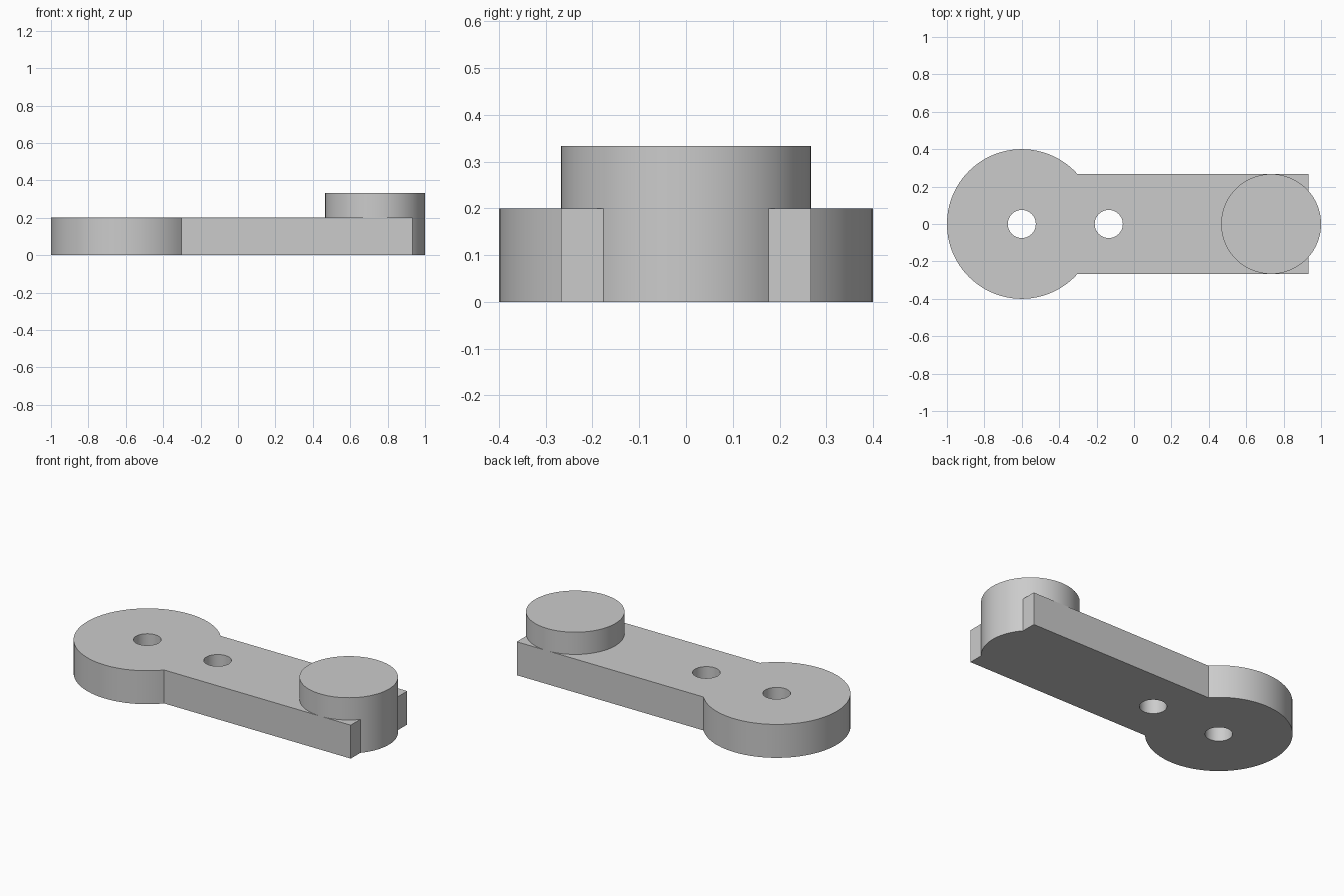
import bpy, bmesh
from math import sin, cos, asin, acos, pi, radians

cube = bpy.data.objects.get("Cube")
if cube:
    bpy.data.objects.remove(cube, do_unlink=True)

HUB_X, HUB_R = -0.6, 0.4
BOSS_X, BOSS_R = 0.733, 0.267
ARM_END, ARM_HALF = 0.933, 0.267
PLATE_TOP, BOSS_TOP = 0.2, 0.333
HOLE_R, HOLES = 0.075, (-0.6, -0.135)

grey = bpy.data.materials.new("light grey")
grey.use_nodes = True
colour = (0.6, 0.6, 0.6, 1)
grey.diffuse_color = colour
grey.node_tree.nodes["Principled BSDF"].inputs["Base Color"].default_value = colour


def arc(cx, r, start, end, steps):
    angles = [start + (end - start) * i / steps for i in range(steps + 1)]
    return [(cx + r * cos(a), r * sin(a)) for a in angles]


def prism(name, outline, z0, z1):
    """Extrude a flat outline between two heights."""
    bm = bmesh.new()
    face = bm.faces.new([bm.verts.new((x, y, z0)) for x, y in outline])
    top = bmesh.ops.extrude_face_region(bm, geom=[face])["geom"]
    bmesh.ops.translate(bm, vec=(0, 0, z1 - z0),
                        verts=[v for v in top if isinstance(v, bmesh.types.BMVert)])
    bmesh.ops.recalc_face_normals(bm, faces=bm.faces)
    mesh = bpy.data.meshes.new(name)
    bm.to_mesh(mesh)
    bm.free()
    mesh.materials.append(grey)
    obj = bpy.data.objects.new(name, mesh)
    bpy.context.collection.objects.link(obj)
    return obj


def smooth(obj):
    bpy.ops.object.select_all(action="DESELECT")
    obj.select_set(True)
    bpy.context.view_layer.objects.active = obj
    bpy.ops.object.shade_smooth_by_angle(angle=radians(30))


# Arm plate: round hub, straight arm, rounded nose between square shoulders
hub_a = asin(ARM_HALF / HUB_R)
nose_a = acos((ARM_END - BOSS_X) / BOSS_R)
outline = arc(HUB_X, HUB_R, hub_a, 2 * pi - hub_a, 80)
outline += [(ARM_END, -ARM_HALF)]
outline += arc(BOSS_X, BOSS_R, -nose_a, nose_a, 32)
outline += [(ARM_END, ARM_HALF)]
plate = prism("arm_plate", outline, 0, PLATE_TOP)

# Through holes
cutters = []
for i, x in enumerate(HOLES):
    cutter = prism(f"hole_cutter_{i + 1}", arc(x, HOLE_R, 0, 2 * pi, 48)[:-1], -0.1, 0.3)
    cutter.hide_render = True
    mod = plate.modifiers.new("hole", "BOOLEAN")
    mod.operation, mod.solver, mod.object = "DIFFERENCE", "EXACT", cutter
    cutters.append(cutter)
bpy.context.view_layer.objects.active = plate
for mod in list(plate.modifiers):
    bpy.ops.object.modifier_apply(modifier=mod.name)
for cutter in cutters:
    bpy.data.objects.remove(cutter, do_unlink=True)

# Raised boss, sharing the nose arc so the walls run flush
rim = arc(BOSS_X, BOSS_R, -nose_a, nose_a, 32)
rim += arc(BOSS_X, BOSS_R, nose_a, 2 * pi - nose_a, 64)[1:-1]
boss = prism("boss", rim, PLATE_TOP, BOSS_TOP)

for part in (plate, boss):
    smooth(part)
